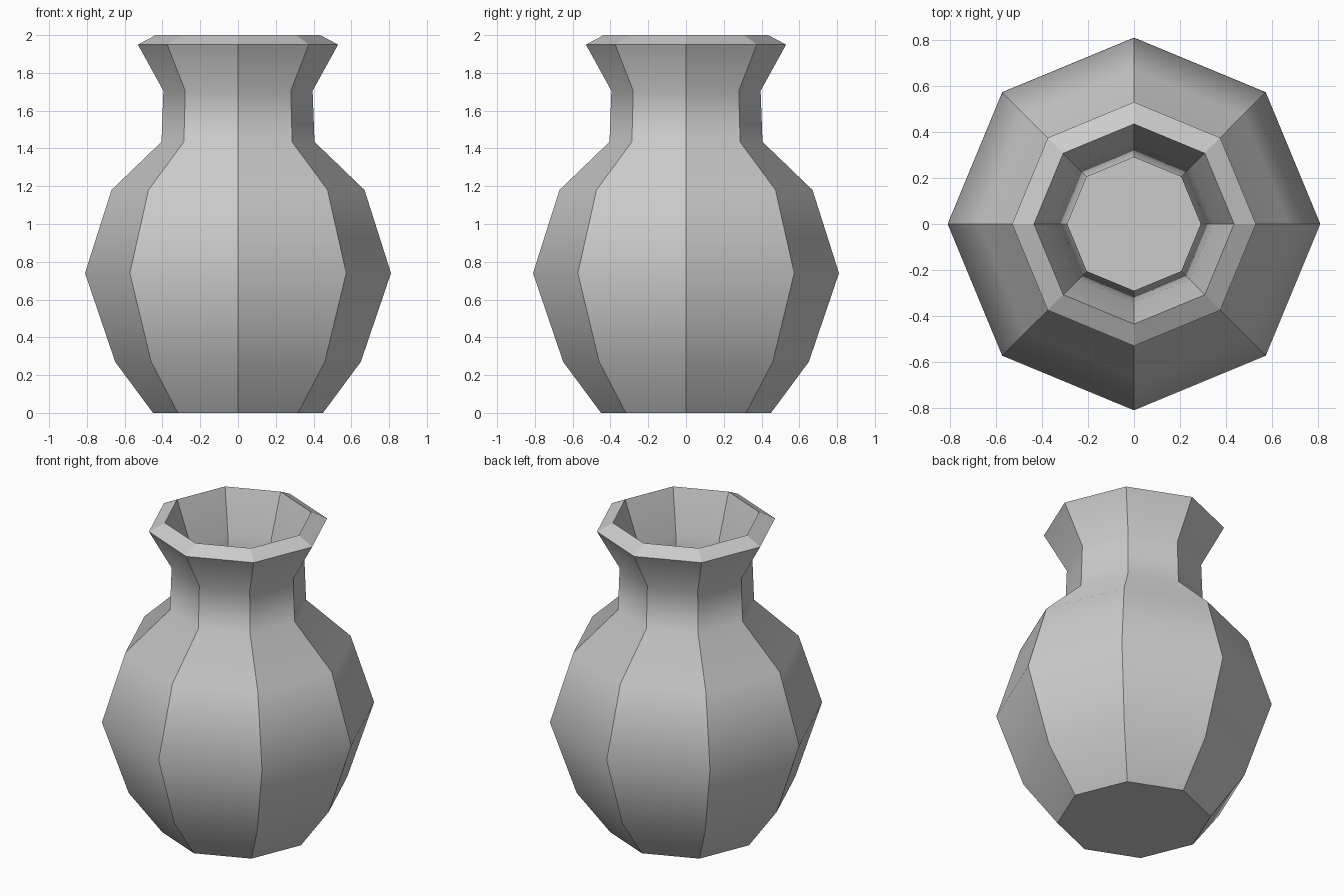
import bpy
import bmesh
import math

cube = bpy.data.objects.get("Cube")
if cube:
    bpy.data.objects.remove(cube, do_unlink=True)

SIDES = 8

# Radius and height at the corners: up the outside, over the rim, down the inside
OUTER = [(0.45, 0), (0.65, 0.27), (0.81, 0.74), (0.67, 1.18),
         (0.405, 1.435), (0.395, 1.705), (0.53, 1.95)]
INNER = [(0.435, 2.0), (0.34, 1.73), (0.29, 1.4), (0.58, 1.12),
         (0.7, 0.73), (0.56, 0.32), (0.39, 0.1)]
PROFILE = OUTER + INNER
RIM_RINGS = (len(OUTER) - 1, len(OUTER))


def make_material(name, color):
    mat = bpy.data.materials.new(name)
    mat.use_nodes = True
    mat.diffuse_color = color
    mat.node_tree.nodes["Principled BSDF"].inputs["Base Color"].default_value = color
    return mat


def ring(bm, radius, z):
    angles = [math.tau * i / SIDES for i in range(SIDES)]
    return [bm.verts.new((radius * math.cos(a), radius * math.sin(a), z)) for a in angles]


# Vase body: stacked octagonal rings joined into panels
bm = bmesh.new()
rings = [ring(bm, r, z) for r, z in PROFILE]
for low, high in zip(rings, rings[1:]):
    for i in range(SIDES):
        j = (i + 1) % SIDES
        bm.faces.new((low[i], low[j], high[j], high[i]))

# Underside and inner floor
bm.faces.new(rings[0][::-1])
bm.faces.new(rings[-1])

# Panels are smooth along their height, with sharp edges between them
for face in bm.faces:
    face.smooth = True
level = {v: n for n, loop in enumerate(rings) for v in loop}
sharp_levels = {0, len(rings) - 1, *RIM_RINGS}
for edge in bm.edges:
    a, b = (level[v] for v in edge.verts)
    edge.smooth = a == b and a not in sharp_levels

mesh = bpy.data.meshes.new("vase")
bm.to_mesh(mesh)
bm.free()
mesh.materials.append(make_material("grey clay", (0.6, 0.6, 0.6, 1)))
vase = bpy.data.objects.new("vase", mesh)
bpy.context.collection.objects.link(vase)
